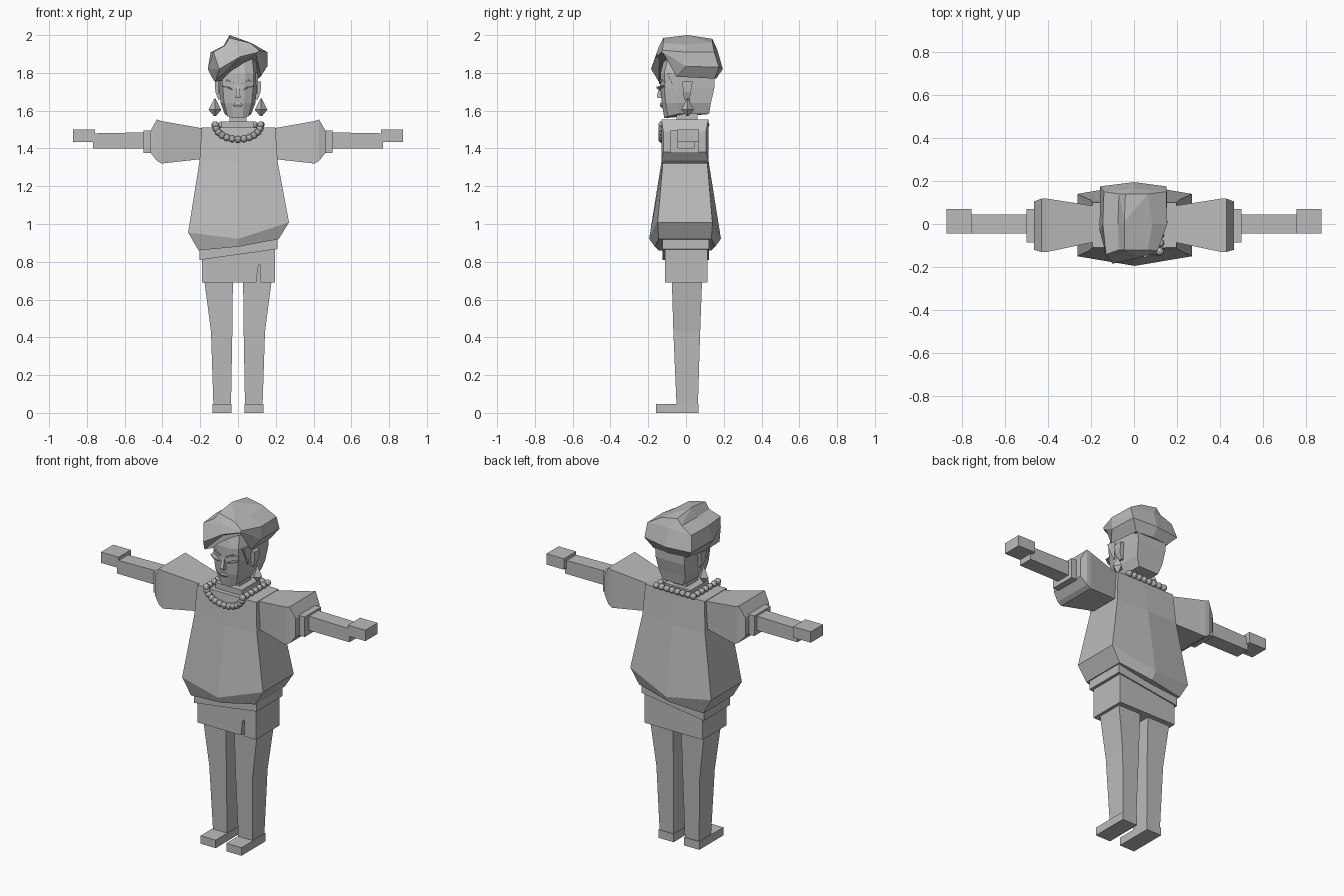
import bpy, bmesh, math
from mathutils import Vector

if "Cube" in bpy.data.objects:
    bpy.data.objects.remove(bpy.data.objects["Cube"])

mat = bpy.data.materials.new("plain_grey")
mat.diffuse_color = (0.5, 0.5, 0.5, 1)
mat.use_nodes = True
mat.node_tree.nodes["Principled BSDF"].inputs["Base Color"].default_value = mat.diffuse_color


def finish(name, bm):
    bmesh.ops.recalc_face_normals(bm, faces=bm.faces[:])
    me = bpy.data.meshes.new(name)
    bm.to_mesh(me)
    bm.free()
    me.materials.append(mat)
    ob = bpy.data.objects.new(name, me)
    bpy.context.collection.objects.link(ob)
    return ob


def loft(name, rings, peak=None):
    """Skin a stack of equal-length point rings and close both ends."""
    bm = bmesh.new()
    vs = [[bm.verts.new(p) for p in r] for r in rings]
    n = len(rings[0])
    for a, b in zip(vs, vs[1:]):
        for i in range(n):
            j = (i + 1) % n
            bm.faces.new((a[i], a[j], b[j], b[i]))
    bm.faces.new(vs[0][::-1])
    if peak:
        p = bm.verts.new(peak)
        for i in range(n):
            bm.faces.new((vs[-1][i], vs[-1][(i + 1) % n], p))
    else:
        bm.faces.new(vs[-1])
    return finish(name, bm)


def rect_z(z, x0, x1, y0, y1, slope=0):
    return [(x, y, z + slope * x) for x, y in ((x0, y0), (x1, y0), (x1, y1), (x0, y1))]


def rect_x(x, y0, y1, z0, z1):
    return [(x, y0, z0), (x, y1, z0), (x, y1, z1), (x, y0, z1)]


def box(name, x0, x1, y0, y1, z0, z1):
    return loft(name, [rect_z(z0, x0, x1, y0, y1), rect_z(z1, x0, x1, y0, y1)])


def side_rings(s, rings):
    return [[(s * x, y, z) for x, y, z in r] for r in rings]


# Legs, feet, arms, ears and earrings, mirrored
for s, tag in ((-1, "left"), (1, "right")):
    loft("leg_" + tag, side_rings(s, [
        rect_z(0.04, .037, .13, -.05, .063), rect_z(.43, .03, .143, -.067, .075),
        rect_z(.70, .027, .178, -.075, .085)]))
    loft("foot_" + tag, side_rings(s, [
        rect_z(0, .035, .135, -.16, .067), rect_z(.048, .035, .135, -.16, .067)]))
    loft("puff_sleeve_" + tag, side_rings(s, [
        rect_x(.18, -.083, .083, 1.345, 1.505), rect_x(.405, -.13, .118, 1.32, 1.545),
        rect_x(.43, -.13, .118, 1.335, 1.553), rect_x(.465, -.12, .105, 1.38, 1.49)]))
    loft("cuff_" + tag, side_rings(s, [
        rect_x(.455, -.085, .07, 1.375, 1.495), rect_x(.50, -.085, .07, 1.375, 1.495)]))
    loft("forearm_" + tag, side_rings(s, [
        rect_x(.49, -.045, .045, 1.40, 1.485), rect_x(.768, -.045, .045, 1.40, 1.48)]))
    loft("hand_" + tag, side_rings(s, [
        rect_x(.757, -.045, .07, 1.435, 1.50), rect_x(.873, -.045, .07, 1.435, 1.50)]))
    loft("ear_" + tag, side_rings(s, [
        rect_z(1.66, .08, .105, -.01, .02), rect_z(1.70, .08, .12, -.015, .025),
        rect_z(1.755, .08, .122, -.02, .035)]))
    loft("earring_" + tag, [
        [(s * .122 + r * math.cos(a), .008 + r * math.sin(a), z)
         for a in (0, math.pi / 2, math.pi, 1.5 * math.pi)]
        for r, z in ((.006, 1.572), (.033, 1.605), (.003, 1.665))])
    # Brow, lashes and sideburn
    loft("brow_" + tag, side_rings(s, [
        rect_x(.022, -.143, -.11, 1.742, 1.75), rect_x(.055, -.14, -.1, 1.757, 1.766),
        rect_x(.085, -.11, -.08, 1.748, 1.753)]))
    loft("lashes_" + tag, side_rings(s, [
        rect_x(.025, -.14, -.11, 1.708, 1.712), rect_x(.05, -.155, -.1, 1.718, 1.727),
        rect_x(.088, -.135, -.07, 1.728, 1.732)]))
    loft("sideburn_" + tag, side_rings(s, [
        rect_z(1.69, .092, .102, -.052, -.045), rect_z(1.80, .092, .106, -.10, -.03)]))

# Skirt with a cut slit
skirt = box("skirt", -.19, .195, -.11, .115, .69, .87)
cutter = loft("slit_cutter", [
    rect_z(.67, .095, .12, -.14, -.075), rect_z(.77, .105, .12, -.14, -.075),
    rect_z(.785, .111, .117, -.14, -.075)])
cutter.hide_render = True
cutter.hide_viewport = True
mod = skirt.modifiers.new("slit", "BOOLEAN")
mod.operation = "DIFFERENCE"
mod.object = cutter
mod.solver = "EXACT"

# Slanted hem band under the sweater
loft("hem_band", [rect_z(.838, -.203, .21, -.125, .122, .14),
                  rect_z(.91, -.203, .21, -.125, .122, .14)])


# Sweater with a bulging middle line front and back
def sweater_ring(z, slope, hx, yc, ym, mid_drop=0):
    pts = ((-hx, -yc, 0), (0, -ym, mid_drop), (hx, -yc, 0),
           (hx, yc - .01, 0), (0, ym - .01, mid_drop), (-hx, yc - .01, 0))
    return [(x + .003, y, z + slope * x - d) for x, y, d in pts]


loft("sweater", [
    sweater_ring(.89, .14, .212, .145, .165, .01),
    sweater_ring(.982, .10, .267, .15, .195, .06),
    sweater_ring(1.33, 0, .207, .122, .13),
    sweater_ring(1.51, 0, .195, .11, .112)])

# Collar and neck
box("collar", -.09, .085, -.085, .085, 1.50, 1.543)
box("neck", -.045, .045, -.05, .06, 1.53, 1.62)

# Bead necklace: drooping front, straight sides and back
spots = []
for i in range(13):
    a = math.pi * i / 12
    spots.append((.12 * math.cos(a), -.128, 1.525 - .077 * math.sin(a)))
for i in range(1, 7):
    y = -.128 + .233 * i / 6
    spots += [(.122, y, 1.525), (-.122, y, 1.525)]
for i in range(1, 7):
    spots.append((-.122 + .244 * i / 7, .105, 1.525))
bm = bmesh.new()
for p in spots:
    new = bmesh.ops.create_icosphere(bm, subdivisions=2, radius=.019)
    bmesh.ops.translate(bm, verts=new["verts"], vec=Vector(p))
finish("bead_necklace", bm)


# Head, faceted towards the front
def head_ring(z, w, f, b, chin=0):
    half = ((w * .35, f), (w * .8, f + .02), (w, f + .075), (w * .95, b))
    right = [(x, y, z + chin * (1 if i > 1 else .5 * i)) for i, (x, y) in enumerate(half)]
    return right + [(-x, y, zz) for x, y, zz in reversed(right)]


loft("head", [
    head_ring(1.56, .07, -.115, .122, .022), head_ring(1.64, .092, -.128, .132),
    head_ring(1.72, .10, -.135, .15), head_ring(1.80, .105, -.135, .152),
    head_ring(1.90, .09, -.11, .13)])

# Nose and lips
loft("nose", [rect_z(1.668, -.014, .014, -.152, -.12), rect_z(1.68, -.012, .012, -.155, -.12),
              rect_z(1.735, -.006, .006, -.137, -.12)])
loft("lips", [rect_z(1.618, -.014, .014, -.133, -.11), rect_z(1.63, -.028, .028, -.139, -.10),
              rect_z(1.643, -.012, .012, -.136, -.11)])

# Swept hair: front-left, front, front-right, right, back-right, back, back-left, left
loft("hair", [
    [(-.12, -.145, 1.755), (0, -.14, 1.87), (.095, -.118, 1.90), (.12, -.05, 1.78),
     (.11, .15, 1.77), (0, .16, 1.77), (-.11, .15, 1.77), (-.13, 0, 1.762)],
    [(-.10, -.185, 1.82), (.01, -.16, 1.885), (.108, -.13, 1.91), (.155, 0, 1.835),
     (.152, .175, 1.83), (0, .195, 1.82), (-.158, .175, 1.82), (-.16, -.03, 1.82)],
    [(-.13, -.142, 1.91), (0, -.145, 1.935), (.11, -.125, 1.92), (.155, 0, 1.91),
     (.15, .15, 1.91), (0, .165, 1.925), (-.14, .15, 1.91), (-.145, 0, 1.91)],
    [(-.07, -.12, 1.945), (-.045, -.12, 1.985), (.065, -.12, 1.958), (.085, 0, 1.95),
     (.065, .14, 1.96), (-.04, .14, 1.98), (-.07, .14, 1.945), (-.075, 0, 1.945)],
], peak=(-.045, .01, 2.0))
